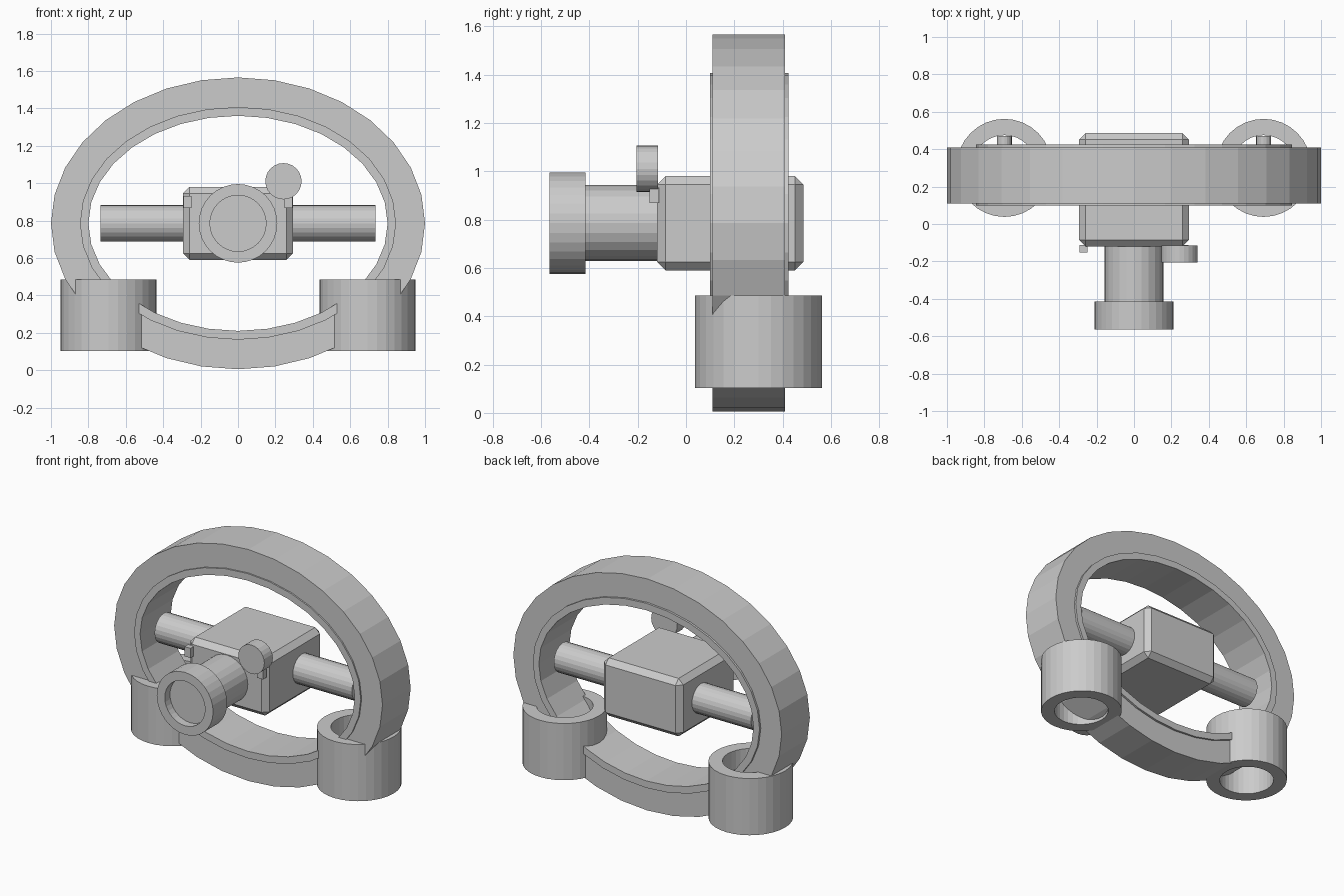
import bpy, bmesh, math
from mathutils import Matrix, Vector

cube = bpy.data.objects.get("Cube")
if cube:
    bpy.data.objects.remove(cube, do_unlink=True)

grey = bpy.data.materials.new("plain grey")
grey.use_nodes = True
colour = (0.6, 0.6, 0.6, 1)
grey.diffuse_color = colour
grey.node_tree.nodes["Principled BSDF"].inputs["Base Color"].default_value = colour

AXES = {"x": Matrix.Rotation(math.pi / 2, 4, "Y"),
        "y": Matrix.Rotation(math.pi / 2, 4, "X"),
        "z": Matrix.Identity(4)}
MID = 0.785  # height of the ring centre


def finish(name, bm, matrix=Matrix.Identity(4)):
    bmesh.ops.recalc_face_normals(bm, faces=bm.faces)
    mesh = bpy.data.meshes.new(name)
    bm.transform(matrix)
    bm.to_mesh(mesh)
    bm.free()
    mesh.materials.append(grey)
    obj = bpy.data.objects.new(name, mesh)
    bpy.context.collection.objects.link(obj)
    return obj


def lathe(name, profile, centre, axis="z", closed=True, segments=32):
    """Sweep (x radius, y radius, height) points around an axis."""
    bm = bmesh.new()
    loops = []
    for rx, ry, h in profile:
        angles = [2 * math.pi * i / segments for i in range(segments)]
        loops.append([bm.verts.new((rx * math.cos(a), ry * math.sin(a), h)) for a in angles])
    pairs = list(zip(loops, loops[1:]))
    if closed:
        pairs.append((loops[-1], loops[0]))
    else:
        bm.faces.new(loops[0])
        bm.faces.new(loops[-1])
    for a, b in pairs:
        for i in range(segments):
            j = (i + 1) % segments
            bm.faces.new((a[i], a[j], b[j], b[i]))
    return finish(name, bm, Matrix.Translation(centre) @ AXES[axis])


def band(name, outer, inner, half, centre, axis="z"):
    profile = [(*outer, -half), (*outer, half), (*inner, half), (*inner, -half)]
    return lathe(name, profile, centre, axis)


def rod(name, radius, half, centre, axis, segments=32):
    profile = [(radius, radius, -half), (radius, radius, half)]
    return lathe(name, profile, centre, axis, False, segments)


def box(name, size, centre, bevel=0):
    bm = bmesh.new()
    bmesh.ops.create_cube(bm, size=1)
    bmesh.ops.scale(bm, vec=size, verts=bm.verts)
    if bevel:
        bmesh.ops.bevel(bm, geom=bm.edges[:], offset=bevel, segments=1, affect="EDGES")
    return finish(name, bm, Matrix.Translation(Vector(centre)))


# Oval frame with a slightly wider liner
band("oval_ring", (1.0, 0.78), (0.84, 0.62), 0.15, (0, 0.26, MID), "y")
band("ring_liner", (0.845, 0.622), (0.80, 0.575), 0.162, (0, 0.262, MID), "y")

# Central housing
box("housing", (0.59, 0.605, 0.39), (0, 0.183, MID), 0.035)

# Front tube and its recessed end cap
rod("front_tube", 0.157, 0.16, (0, -0.27, MID), "y", 24)
lathe("end_cap", [(0.2, 0.2, -0.075), (0.21, 0.21, -0.075), (0.21, 0.21, 0.075),
                  (0.15, 0.15, 0.075), (0.15, 0.15, 0.02)],
      (0, -0.49, MID), "y", False)

# Round knob above the housing front
rod("knob", 0.097, 0.045, (0.243, -0.16, 1.01), "y", 24)

# Paired parts on both sides
for side, s in (("left", 1), ("right", -1)):
    rod(side + "_cross_rod", 0.098, 0.235, (s * 0.5, 0.26, MID), "x", 24)
    band(side + "_foot_tube", (0.257, 0.262), (0.172, 0.175), 0.191, (s * 0.693, 0.3, 0.294))
    rod(side + "_foot_pin", 0.04, 0.17, (s * 0.693, 0.3, 0.32), "y", 16)
    box(side + "_tab", (0.045, 0.04, 0.065), (s * 0.27, -0.132, 0.9))
